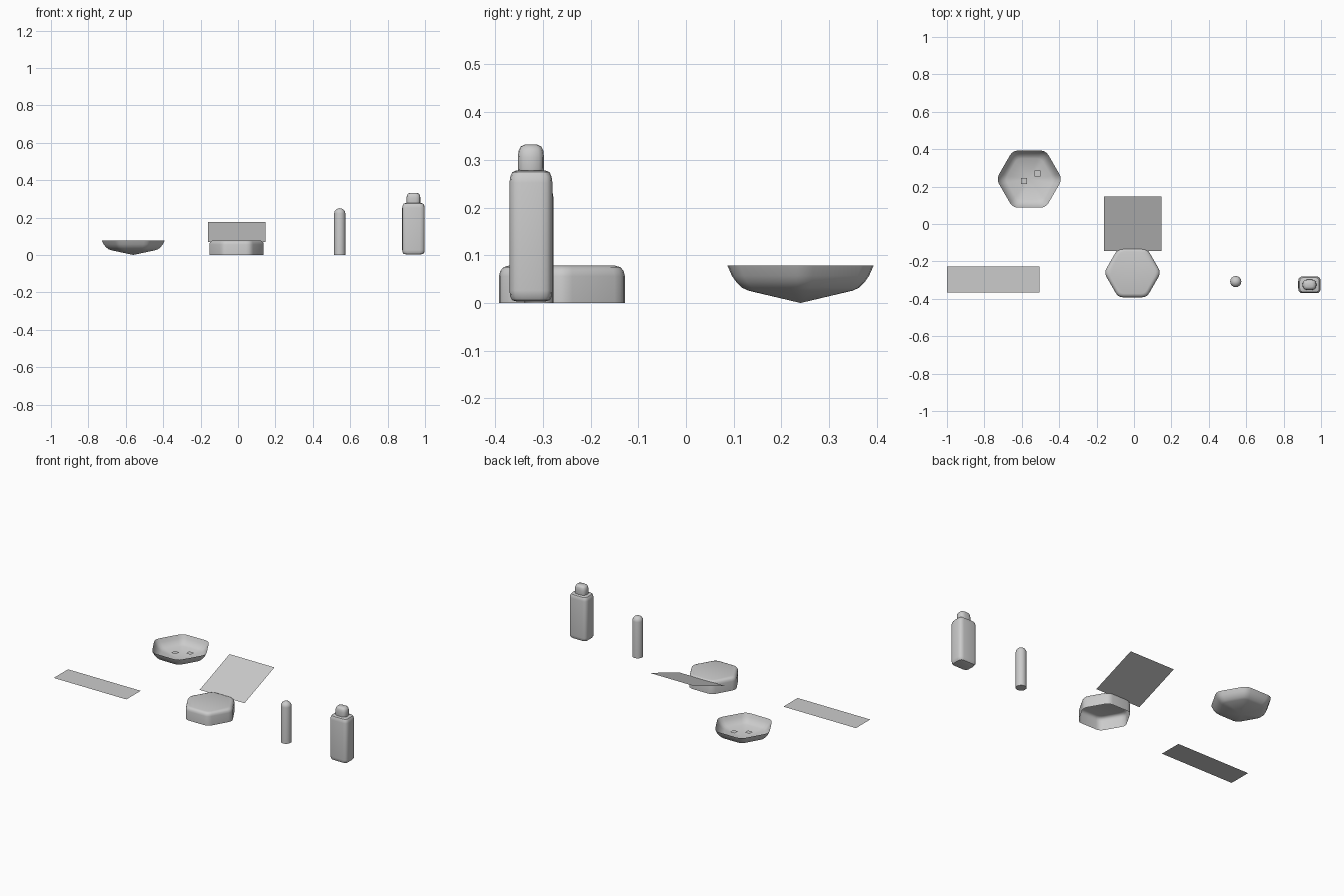
import bpy, bmesh, math
from mathutils import Vector

if "Cube" in bpy.data.objects:
    bpy.data.objects.remove(bpy.data.objects["Cube"])


def finish(name, bm, angle=40):
    bmesh.ops.recalc_face_normals(bm, faces=bm.faces)
    me = bpy.data.meshes.new(name)
    bm.to_mesh(me)
    bm.free()
    ob = bpy.data.objects.new(name, me)
    bpy.context.collection.objects.link(ob)
    bpy.ops.object.select_all(action='DESELECT')
    ob.select_set(True)
    bpy.context.view_layer.objects.active = ob
    bpy.ops.object.shade_smooth_by_angle(angle=math.radians(angle))
    return ob


def rounded_polygon(corners, cut, steps=3):
    """Outline with each corner replaced by a short curve."""
    pts, n = [], len(corners)
    for i in range(n):
        c = Vector(corners[i])
        a = c + (Vector(corners[i - 1]) - c).normalized() * cut
        b = c + (Vector(corners[(i + 1) % n]) - c).normalized() * cut
        for k in range(steps + 1):
            t = k / steps
            pts.append(a * (1 - t) ** 2 + c * 2 * t * (1 - t) + b * t ** 2)
    return pts


def hexagon(apothem, cut):
    r = apothem / math.cos(math.pi / 6)
    return rounded_polygon([(r * math.cos(i * math.pi / 3), r * math.sin(i * math.pi / 3))
                            for i in range(6)], cut)


def box_outline(w, d, cut):
    return rounded_polygon([(w / 2, -d / 2), (w / 2, d / 2), (-w / 2, d / 2), (-w / 2, -d / 2)], cut)


def loft(name, centre, outline, profile, bottom=None, top=None, angle=40):
    """Stack scaled outlines along (scale, z); ends: None, 'cap' or an apex height."""
    bm = bmesh.new()
    cx, cy = centre
    rings = [[bm.verts.new((cx + p[0] * s, cy + p[1] * s, z)) for p in outline]
             for s, z in profile]
    n = len(outline)
    for a, b in zip(rings, rings[1:]):
        for i in range(n):
            j = (i + 1) % n
            bm.faces.new((a[i], a[j], b[j], b[i]))
    for ring, end in ((rings[0], bottom), (rings[-1], top)):
        if end == 'cap':
            bm.faces.new(ring)
        elif end is not None:
            tip = bm.verts.new((cx, cy, end))
            for i in range(n):
                bm.faces.new((ring[i], ring[(i + 1) % n], tip))
    return finish(name, bm, angle)


def sheet(name, x0, x1, y0, y1, z0, z1):
    bm = bmesh.new()
    bm.faces.new([bm.verts.new(p) for p in
                  ((x0, y0, z0), (x1, y0, z0), (x1, y1, z1), (x0, y1, z1))])
    return finish(name, bm)


# Open bowl with a shallow pointed base
loft("bowl", (-0.56, 0.24), hexagon(0.153, 0.03),
     [(0.72, 0.026), (0.80, 0.032), (0.88, 0.044), (0.94, 0.057), (1.0, 0.078)], bottom=0.0)
# Two small square pieces in the bowl
for i, (x, y) in enumerate(((-0.589, 0.23), (-0.517, 0.271))):
    sheet(f"bowl_piece_{i + 1}", x - 0.016, x + 0.016, y - 0.016, y + 0.016, 0.04, 0.04)

# Upturned hexagonal dish, open underneath
loft("dish_cover", (-0.008, -0.26), hexagon(0.132, 0.025),
     [(1.0, 0.0), (1.0, 0.056), (0.98, 0.067), (0.93, 0.075), (0.85, 0.078)], top='cap')

# Tilted card and flat strip
sheet("tilted_card", -0.16, 0.146, -0.145, 0.146, 0.068, 0.177)
sheet("flat_strip", -1.0, -0.505, -0.365, -0.226, 0.001, 0.001)

# Slim round stick with a domed top
circle = [(0.03 * math.cos(i * math.pi / 8), 0.03 * math.sin(i * math.pi / 8)) for i in range(16)]
dome = [(math.cos(t * math.pi / 10), 0.222 + 0.028 * math.sin(t * math.pi / 10)) for t in range(5)]
loft("stick", (0.544, -0.308), circle, [(1.0, 0.0)] + dome, bottom='cap', top=0.25)

# Bottle body and cap
loft("bottle_body", (0.938, -0.325), box_outline(0.12, 0.09, 0.025),
     [(0.66, 0.003), (0.88, 0.006), (0.97, 0.014), (1.0, 0.026),
      (1.0, 0.252), (0.96, 0.265), (0.87, 0.274), (0.66, 0.278)], bottom='cap', top='cap')
loft("bottle_cap", (0.938, -0.325), box_outline(0.074, 0.055, 0.024),
     [(0.97, 0.276), (1.0, 0.282), (1.0, 0.305), (0.94, 0.319), (0.78, 0.328), (0.45, 0.332)],
     bottom='cap', top='cap')
